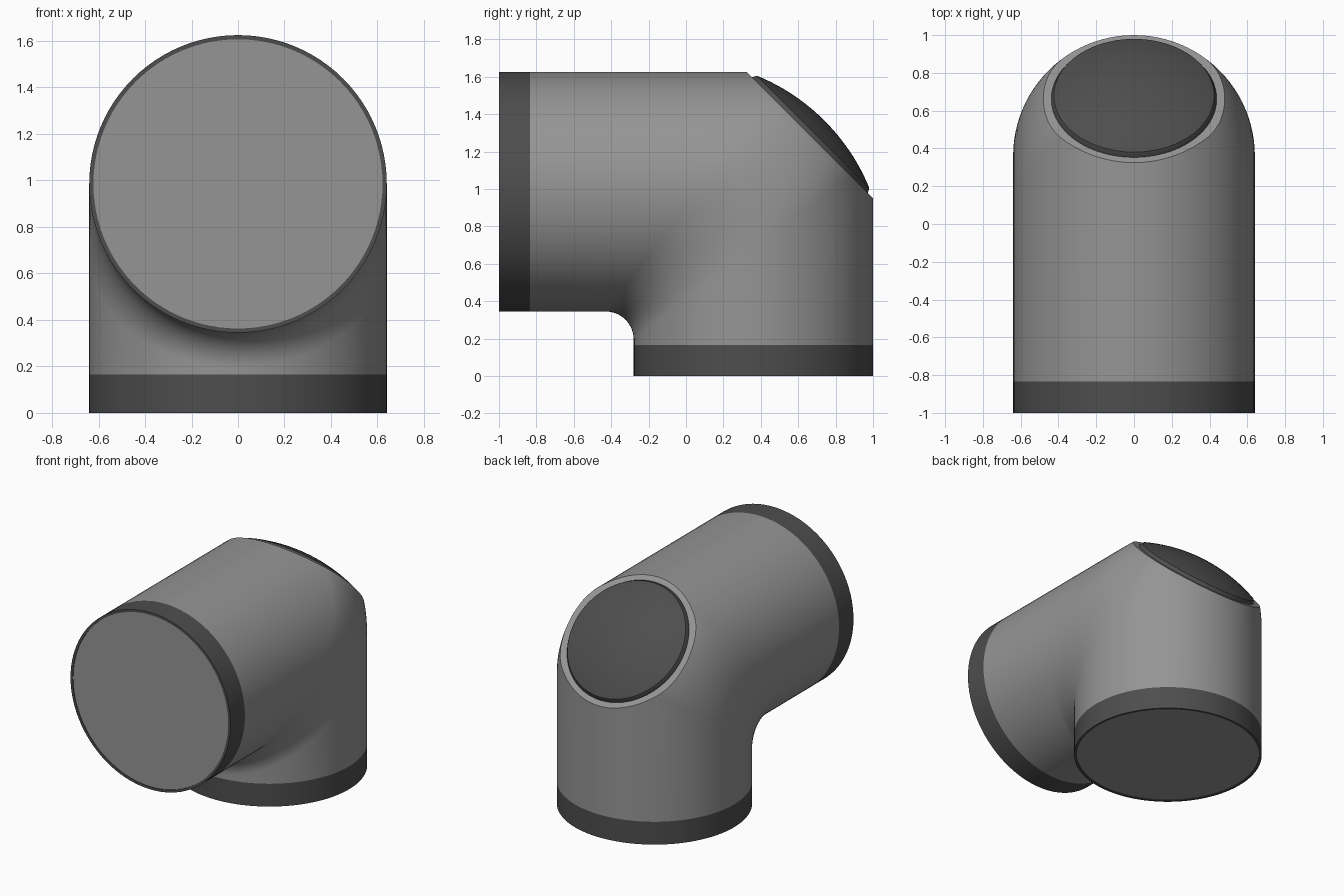
import bpy, bmesh
from math import sin, cos, pi, sqrt, radians
from mathutils import Vector, Matrix

if "Cube" in bpy.data.objects:
    bpy.data.objects.remove(bpy.data.objects["Cube"])

R, YC, ZC = 0.64, 0.36, 0.985      # pipe radius, vertical axis y, horizontal axis z
END = 0.165                        # length of the dark end collars
N = 96


def grey(name, value):
    mat = bpy.data.materials.new(name)
    mat.diffuse_color = (value, value, value, 1)
    mat.use_nodes = True
    mat.node_tree.nodes["Principled BSDF"].inputs["Base Color"].default_value = mat.diffuse_color
    return mat


dark, mid = grey("dark_grey", 0.075), grey("mid_grey", 0.3)


def finish(bm, name, mat):
    bmesh.ops.remove_doubles(bm, verts=bm.verts, dist=1e-5)
    bmesh.ops.recalc_face_normals(bm, faces=bm.faces)
    me = bpy.data.meshes.new(name)
    bm.to_mesh(me)
    bm.free()
    ob = bpy.data.objects.new(name, me)
    bpy.context.collection.objects.link(ob)
    me.materials.append(mat)
    bpy.ops.object.select_all(action='DESELECT')
    bpy.context.view_layer.objects.active = ob
    ob.select_set(True)
    bpy.ops.object.shade_smooth_by_angle(angle=radians(30))


def bridge(bm, rows):
    for a, b in zip(rows, rows[1:]):
        for i in range(N):
            j = (i + 1) % N
            bm.faces.new((a[i], a[j], b[j], b[i]))


def revolve(name, profile, origin, axis, mat):
    """Turn (radius, height) points around an axis."""
    rot = Vector((0, 0, 1)).rotation_difference(Vector(axis)).to_matrix().to_4x4()
    m = Matrix.Translation(origin) @ rot
    bm = bmesh.new()
    rows = [[bm.verts.new(m @ Vector((r * cos(2 * pi * i / N), r * sin(2 * pi * i / N), h)))
             for i in range(N)] for r, h in profile]
    bridge(bm, rows)
    finish(bm, name, mat)


# elbow body: every line along the pipe runs straight, turns on its own fillet, runs straight
bm = bmesh.new()
ARC = 20
lines = []
for i in range(N):
    t = 2 * pi * i / N
    x, s = R * cos(t), R * sin(t)
    f = 0.15 + 0.245 * (s + R)
    cy, cz = YC + s - f, ZC + s - f
    path = [(x, -1 + END, ZC + s)]
    path += [(x, cy + f * sin(a), cz + f * cos(a))
             for a in (pi / 2 * k / ARC for k in range(ARC + 1))]
    path.append((x, YC + s, END))
    lines.append([bm.verts.new(p) for p in path])
bridge(bm, list(zip(*lines)))

# slanted cut across the outer corner, with a flat rim around the cap
axis = Vector((0, 1, 1)).normalized()
centre = Vector((0, 0.6625, 1.2875))
cut = bmesh.ops.bisect_plane(bm, geom=bm.verts[:] + bm.edges[:] + bm.faces[:], dist=1e-6,
                             plane_co=centre, plane_no=axis, clear_outer=True)
edges = [e for e in cut['geom_cut'] if isinstance(e, bmesh.types.BMEdge)]
rim = bmesh.ops.extrude_edge_only(bm, edges=edges)['geom']
for v in rim:
    if isinstance(v, bmesh.types.BMVert):
        v.co = centre + (v.co - centre).normalized() * 0.43
finish(bm, "elbow_body", mid)

# domed access cap on the slanted cut
H, RC = 0.085, 0.424
ball = (RC * RC + H * H) / (2 * H)
dome = [(0.438, -0.01), (0.438, 0.0)]
for k in range(13):
    r = max(RC * (1 - k / 12), 1e-6)
    dome.append((r, 0.025 + sqrt(ball * ball - r * r) - ball + H))
revolve("access_cap", dome, centre, axis, dark)

# collars and end discs on both openings
for name, origin, direction in (("front", (0, -1, ZC), (0, -1, 0)),
                                ("bottom", (0, YC, 0), (0, 0, -1))):
    revolve(name + "_collar", [(R, -END), (R, 0), (0.622, 0), (0.622, -0.008)],
            origin, direction, dark)
    revolve(name + "_end_disc", [(0.622, -0.005), (1e-6, -0.005)], origin, direction, mid)
